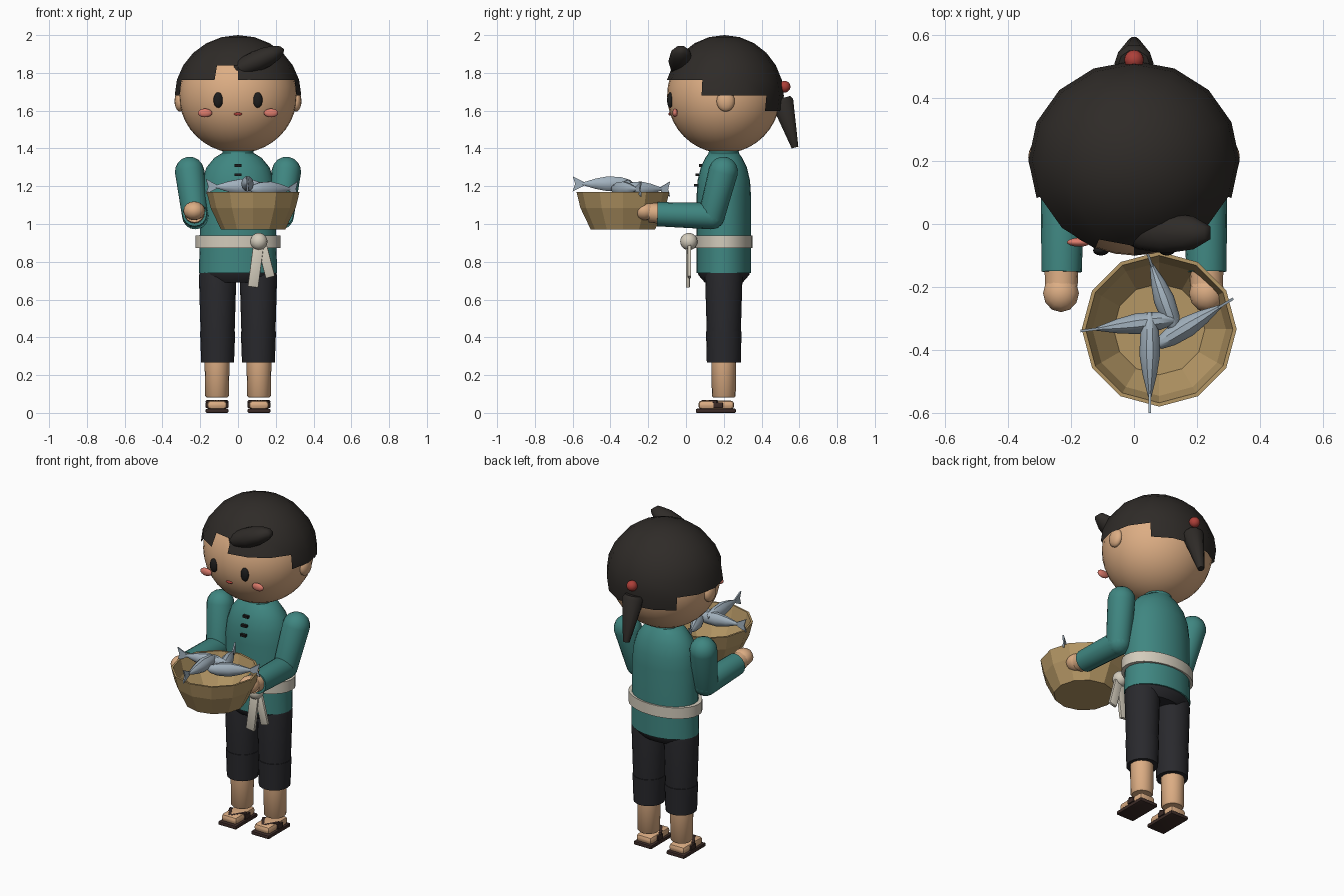
import bpy, bmesh, math
from mathutils import Vector, Matrix

if "Cube" in bpy.data.objects:
    bpy.data.objects.remove(bpy.data.objects["Cube"])

COLORS = dict(skin=(.72, .42, .23), hair=(.028, .024, .021), teal=(.05, .24, .22), pants=(.022, .022, .026),
              cloth=(.65, .6, .5), basket=(.46, .31, .13), fish=(.36, .44, .51), red=(.42, .05, .04),
              cheek=(.72, .2, .15), sandal=(.045, .024, .02), black=(.012, .012, .012))
MATS = {}
for key, c in COLORS.items():
    MATS[key] = bpy.data.materials.new(key)
    MATS[key].diffuse_color = (*c, 1)


def finish(name, bm, mat, smooth=40):
    bmesh.ops.recalc_face_normals(bm, faces=bm.faces[:])
    me = bpy.data.meshes.new(name)
    bm.to_mesh(me)
    bm.free()
    ob = bpy.data.objects.new(name, me)
    bpy.context.collection.objects.link(ob)
    me.materials.append(MATS[mat])
    if smooth:
        bpy.ops.object.select_all(action='DESELECT')
        ob.select_set(True)
        bpy.context.view_layer.objects.active = ob
        bpy.ops.object.shade_smooth_by_angle(angle=math.radians(smooth))
    return ob


def placed(loc, scale, rot_y=0):
    return Matrix.Translation(loc) @ Matrix.Rotation(rot_y, 4, 'Y') @ Matrix.Diagonal((*scale, 1))


def ball(name, loc, scale, mat, rot_y=0, u=16, v=10):
    bm = bmesh.new()
    bmesh.ops.create_uvsphere(bm, u_segments=u, v_segments=v, radius=1, matrix=placed(loc, scale, rot_y))
    return finish(name, bm, mat, 60)


def box(name, loc, size, mat, rot_y=0, rot_z=0, bevel=0):
    bm = bmesh.new()
    bmesh.ops.create_cube(bm, size=1, matrix=Matrix.Translation(loc) @ Matrix.Rotation(rot_z, 4, 'Z')
                          @ Matrix.Rotation(rot_y, 4, 'Y') @ Matrix.Diagonal((*size, 1)))
    if bevel:
        bmesh.ops.bevel(bm, geom=bm.edges[:], offset=bevel, segments=2, affect='EDGES', profile=.5)
    return finish(name, bm, mat)


def loft(name, rings, mat, n=24, axis=None, origin=(0, 0, 0), closed=False, smooth=40):
    """Elliptic rings (height, rx, ry) stacked along an axis from the origin."""
    rot = Vector(axis).to_track_quat('Z', 'Y').to_matrix() if axis else Matrix.Identity(3)
    bm = bmesh.new()
    loops = []
    for h, rx, ry in rings:
        loops.append([bm.verts.new(rot @ Vector((rx * math.cos(a), ry * math.sin(a), h)) + Vector(origin))
                      for a in (2 * math.pi * i / n for i in range(n))])
    pairs = list(zip(loops, loops[1:])) + ([(loops[-1], loops[0])] if closed else [])
    for a, b in pairs:
        for i in range(n):
            j = (i + 1) % n
            bm.faces.new((a[i], a[j], b[j], b[i]))
    if not closed:
        bm.faces.new(loops[0])
        bm.faces.new(loops[-1])
    return finish(name, bm, mat, smooth)


def limb(name, p, q, r1, r2, mat, round_start=True, round_end=True, n=16):
    """Tapered tube from p to q with rounded ends."""
    d = Vector(q) - Vector(p)
    rings = []
    if round_start:
        rings += [(-r1 * math.cos(a), r1 * math.sin(a)) for a in (.12, .45, .8, 1.2)]
    rings += [(0, r1), (d.length, r2)]
    if round_end:
        rings += [(d.length + r2 * math.cos(a), r2 * math.sin(a)) for a in (1.2, .8, .45, .12)]
    return loft(name, [(h, r, r) for h, r in rings], mat, n, d, p)


# Head and face
ball("head", (0, .2, 1.68), (.312, .3, .305), 'skin', u=32, v=20)
ball("mouth", (0, -.085, 1.582), (.022, .008, .008), 'red')
for s in (-1, 1):
    ball("ear", (s * .308, .21, 1.65), (.028, .048, .055), 'skin')
    ball("eye", (s * .105, -.084, 1.656), (.025, .016, .041), 'black')
    ball("cheek", (s * .175, -.058, 1.588), (.038, .014, .023), 'cheek')

# Hair cap: coarse sphere trimmed to a stepped hairline
bm = bmesh.new()
bmesh.ops.create_uvsphere(bm, u_segments=16, v_segments=12, radius=1)
drop = []
for f in bm.faces:
    c = f.calc_center_median()
    az = math.degrees(math.atan2(c.y, c.x))
    el = math.degrees(math.asin(c.z / c.length))
    if -112.5 < az < -90:
        limit = 30
    elif -157.5 < az < -22.5:
        limit = 15
    else:
        limit = -15 if 45 < az < 135 else 0
    if el < limit:
        drop.append(f)
bmesh.ops.delete(bm, geom=drop, context='FACES')
bm.transform(placed((0, .203, 1.68), (.335, .315, .32)))
finish("hair_cap", bm, 'hair')
ball("hair_lock", (.1, -.028, 1.862), (.165, .065, .056), 'hair', rot_y=-.42, u=10, v=8)
loft("ponytail", [(0, .05, .05), (.02, .062, .062), (.27, .019, .019)], 'hair', 10, (0, .075, -.27), (0, .505, 1.665))
ball("hair_tie", (0, .522, 1.727), (.031, .031, .031), 'red')

# Torso, collar, buttons
c = (0, .2, 0)
loft("jacket", [(.74, .207, .144), (.9, .203, .144), (1.15, .2, .144), (1.23, .19, .139), (1.3, .167, .122),
                (1.35, .125, .098), (1.375, .085, .08)], 'teal', 24, origin=c)
loft("collar", [(1.35, .085, .083), (1.395, .08, .078)], 'teal', 20, origin=c)
for y, z in ((.077, 1.31), (.06, 1.26), (.052, 1.205)):
    box("button", (0, y, z), (.036, .018, .014), 'black')

# Belt with knot and hanging ends
loft("belt", [(.873, .2, .14), (.873, .226, .153), (.94, .226, .153), (.94, .2, .14)], 'cloth', 28, origin=c, closed=True)
ball("belt_knot", (.11, .015, .907), (.046, .046, .046), 'cloth')
box("belt_end", (.093, .01, .77), (.056, .02, .21), 'cloth', rot_y=.13, bevel=.004)
box("belt_end", (.15, .018, .80), (.05, .018, .17), 'cloth', rot_y=-.25, bevel=.004)

# Trousers, legs, feet
loft("hips", [(.69, .16, .1), (.73, .195, .135), (.76, .198, .138)], 'pants', 24, origin=c)
for s in (-1, 1):
    o = (s * .108, .2, 0)
    loft("trouser_leg", [(.42, .09, .09), (.72, .099, .099), (.75, .095, .095)], 'pants', 20, origin=o)
    loft("trouser_cuff", [(.268, .087, .09), (.43, .093, .094)], 'pants', 20, origin=o)
    loft("shin", [(.082, .056, .056), (.09, .063, .063), (.28, .066, .066)], 'skin', 16, origin=(s * .111, .2, 0))
    box("foot", (s * .111, .16, .042), (.105, .19, .046), 'skin', bevel=.018)
    box("sandal_sole", (s * .111, .158, .011), (.12, .212, .022), 'sandal', bevel=.006)
    for t in (-1, 1):
        box("sandal_strap", (s * .111 + t * .028, .125, .058), (.018, .1, .018), 'sandal', rot_z=-t * .55, bevel=.005)
        box("strap_side", (s * .111 + t * .053, .17, .04), (.014, .05, .03), 'sandal', bevel=.004)

# Arms, bent forward to hold the basket
for s in (-1, 1):
    elbow = (s * .226, .135, 1.042)
    limb("upper_sleeve", (s * .256, .197, 1.278), elbow, .078, .07, 'teal')
    limb("lower_sleeve", elbow, (s * .23, -.152, 1.052), .07, .064, 'teal', round_end=False)
    limb("wrist", (s * .23, -.13, 1.055), (s * .231, -.195, 1.06), .054, .052, 'skin', False, False)
    ball("hand", (s * .232, -.22, 1.07), (.057, .06, .05), 'skin', u=12, v=8)

# Twelve-sided basket
loft("basket", [(h, r, r) for h, r in ((.97, .01), (.97, .17), (1.085, .225), (1.17, .246), (1.17, .234),
     (1.085, .212), (.99, .145), (.99, .01))], 'basket', 12, origin=(.08, -.334, 0), smooth=0)


# Fish: spindle body and flat tail fin
def fish(head, tail, z):
    head, tail = Vector((*head, z)), Vector((*tail, z))
    d = tail - head
    n = d.length
    prof = ((0, .006), (.06, .02), (.2, .032), (.42, .036), (.62, .025), (.78, .011), (.84, .006))
    loft("fish_body", [(t * n, r * .92, r * 1.15) for t, r in prof], 'fish', 10, d, head)
    bm = bmesh.new()
    side = Vector((-d.y, d.x, 0)).normalized() * .004
    rows = []
    for k in (-1, 1):
        rows.append([bm.verts.new(head + d * t + side * k + Vector((0, 0, h)))
                     for t, h in ((.8, -.008), (1, -.04), (.96, 0), (1, .04), (.8, .008))])
        bm.faces.new(rows[-1])
    for i in range(5):
        j = (i + 1) % 5
        bm.faces.new((rows[0][i], rows[0][j], rows[1][j], rows[1][i]))
    finish("fish_tail", bm, 'fish', 0)


fish((.14, -.3), (-.17, -.34), 1.198)
fish((.135, -.35), (.04, -.085), 1.185)
fish((.065, -.39), (.315, -.237), 1.185)
fish((.05, -.28), (.05, -.6), 1.213)

for m in bpy.data.materials:
    if m.users and not m.is_grease_pencil:
        m.use_nodes = True
        m.node_tree.nodes["Principled BSDF"].inputs["Base Color"].default_value = m.diffuse_color
